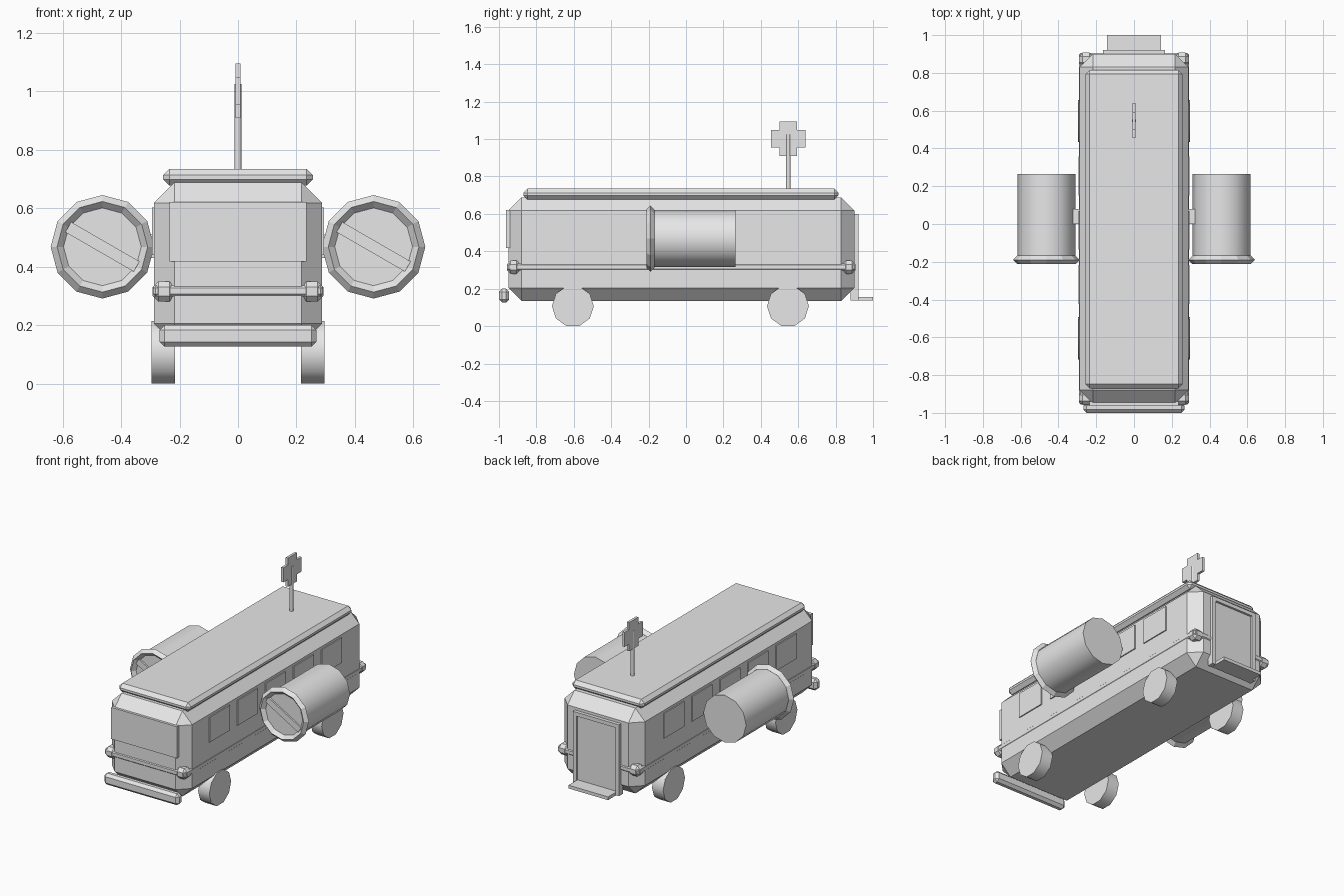
import bpy, bmesh, math
from mathutils import Matrix, Vector

cube = bpy.data.objects.get("Cube")
if cube:
    bpy.data.objects.remove(cube, do_unlink=True)

grey = bpy.data.materials.new("plain_grey")
grey.use_nodes = True
grey.diffuse_color = (0.8, 0.8, 0.8, 1)
grey.node_tree.nodes["Principled BSDF"].inputs["Base Color"].default_value = grey.diffuse_color


def finish(name, bm, smooth=0):
    """Turn a bmesh into a named object; smooth is the edge angle in degrees."""
    bmesh.ops.recalc_face_normals(bm, faces=bm.faces)
    mesh = bpy.data.meshes.new(name)
    bm.to_mesh(mesh)
    bm.free()
    mesh.materials.append(grey)
    obj = bpy.data.objects.new(name, mesh)
    bpy.context.collection.objects.link(obj)
    if smooth:
        bpy.ops.object.select_all(action="DESELECT")
        obj.select_set(True)
        bpy.context.view_layer.objects.active = obj
        bpy.ops.object.shade_smooth_by_angle(angle=math.radians(smooth))
    return obj


def box(name, x, y, z, bevel=0, tilt=0):
    """Box from (min, max) ranges, with chamfered edges and a tilt about y."""
    bm = bmesh.new()
    bmesh.ops.create_cube(bm, size=1)
    size = [b - a for a, b in (x, y, z)]
    centre = Vector([(a + b) / 2 for a, b in (x, y, z)])
    bmesh.ops.scale(bm, vec=size, verts=bm.verts)
    if bevel:
        bmesh.ops.bevel(bm, geom=bm.edges[:], offset=bevel, segments=1,
                        affect="EDGES", profile=0.5)
    bm.transform(Matrix.Translation(centre) @ Matrix.Rotation(tilt, 4, "Y"))
    return finish(name, bm)


def cylinder(name, centre, radius, length, sides, axis, turn=0, smooth=0):
    bm = bmesh.new()
    bmesh.ops.create_cone(bm, cap_ends=True, segments=sides, radius1=radius,
                          radius2=radius, depth=length)
    aim = Vector(axis).to_track_quat("Z", "Y").to_matrix().to_4x4()
    bm.transform(Matrix.Translation(centre) @ aim @ Matrix.Rotation(turn, 4, "Z"))
    return finish(name, bm, smooth)


def ring(name, centre, major, minor, sides):
    """Diamond-section ring around the y axis."""
    bm = bmesh.new()
    profile = [(major + minor, 0), (major, minor), (major - minor, 0), (major, -minor)]
    loops = []
    for i in range(sides):
        a = 2 * math.pi * i / sides
        loops.append([bm.verts.new((r * math.cos(a), y, r * math.sin(a))) for r, y in profile])
    for i in range(sides):
        p, q = loops[i], loops[(i + 1) % sides]
        for j in range(4):
            k = (j + 1) % 4
            bm.faces.new((p[j], p[k], q[k], q[j]))
    bm.transform(Matrix.Translation(centre))
    return finish(name, bm)


# Body, roof and belt
box("body", (-0.288, 0.288), (-0.95, 0.9), (0.135, 0.688), 0.07)
box("roof", (-0.257, 0.257), (-0.87, 0.815), (0.677, 0.735), 0.022)
box("belt", (-0.29, 0.29), (-0.955, 0.905), (0.298, 0.335), 0.008)
for end, y in (("front", (-0.957, -0.885)), ("back", (0.835, 0.907))):
    for side, s in (("left", 1), ("right", -1)):
        box(f"{end}_{side}_belt_corner", sorted((s * 0.215, s * 0.292)), y, (0.28, 0.35), 0.02)

# Front
box("windshield", (-0.235, 0.235), (-0.962, -0.94), (0.417, 0.622))
box("front_bumper", (-0.268, 0.268), (-1.0, -0.945), (0.126, 0.2), 0.017)

# Back door with frame and step
box("door_panel", (-0.15, 0.15), (0.88, 0.908), (0.14, 0.59))
for side, s in (("left", 1), ("right", -1)):
    box(f"{side}_door_post", sorted((s * 0.14, s * 0.165)), (0.88, 0.922), (0.138, 0.6))
box("door_lintel", (-0.14, 0.14), (0.88, 0.922), (0.575, 0.6))
box("door_step", (-0.142, 0.142), (0.89, 1.0), (0.136, 0.157))

# Both sides
for side, s in (("left", 1), ("right", -1)):
    for i in range(5):
        y = -0.607 + i * 0.287
        box(f"{side}_window_{i + 1}", sorted((s * 0.28, s * 0.295)),
            (y - 0.103, y + 0.103), (0.44, 0.602))
    for end, y in (("front", -0.605), ("back", 0.545)):
        cylinder(f"{side}_{end}_wheel", (s * 0.256, y, 0.107), 0.112, 0.08, 10,
                 (1, 0, 0), turn=math.pi / 10 if s else 0, smooth=40)
    # Side engine
    x = s * 0.464
    box(f"{side}_engine_mount", sorted((s * 0.28, s * 0.33)), (0.0, 0.08), (0.43, 0.51))
    cylinder(f"{side}_engine_barrel", (x, 0.038, 0.468), 0.153, 0.455, 12,
             (0, 1, 0), smooth=40)
    ring(f"{side}_engine_ring", (x, -0.19, 0.468), 0.155, 0.022, 12)
    box(f"{side}_engine_bar", (x - 0.135, x + 0.135), (-0.2, -0.18),
        (0.448, 0.488), tilt=math.radians(30))

# Roof sign
cylinder("sign_pole", (0, 0.547, 0.875), 0.012, 0.3, 8, (0, 0, 1), smooth=50)
bm = bmesh.new()
a, b = 0.047, 0.093
outline = [(a, a), (a, b), (-a, b), (-a, a), (-b, a), (-b, -a),
           (-a, -a), (-a, -b), (a, -b), (a, -a), (b, -a), (b, a)]
face = bm.faces.new([bm.verts.new((-0.008, y + 0.547, z + 1.002)) for y, z in outline])
extruded = bmesh.ops.extrude_face_region(bm, geom=[face])["geom"]
moved = [v for v in extruded if isinstance(v, bmesh.types.BMVert)]
bmesh.ops.translate(bm, vec=(0.016, 0, 0), verts=moved)
if not face.is_valid or len(face.link_loops if hasattr(face, "link_loops") else []) == 0:
    bm.faces.ensure_lookup_table()
finish("sign_cross", bm)
